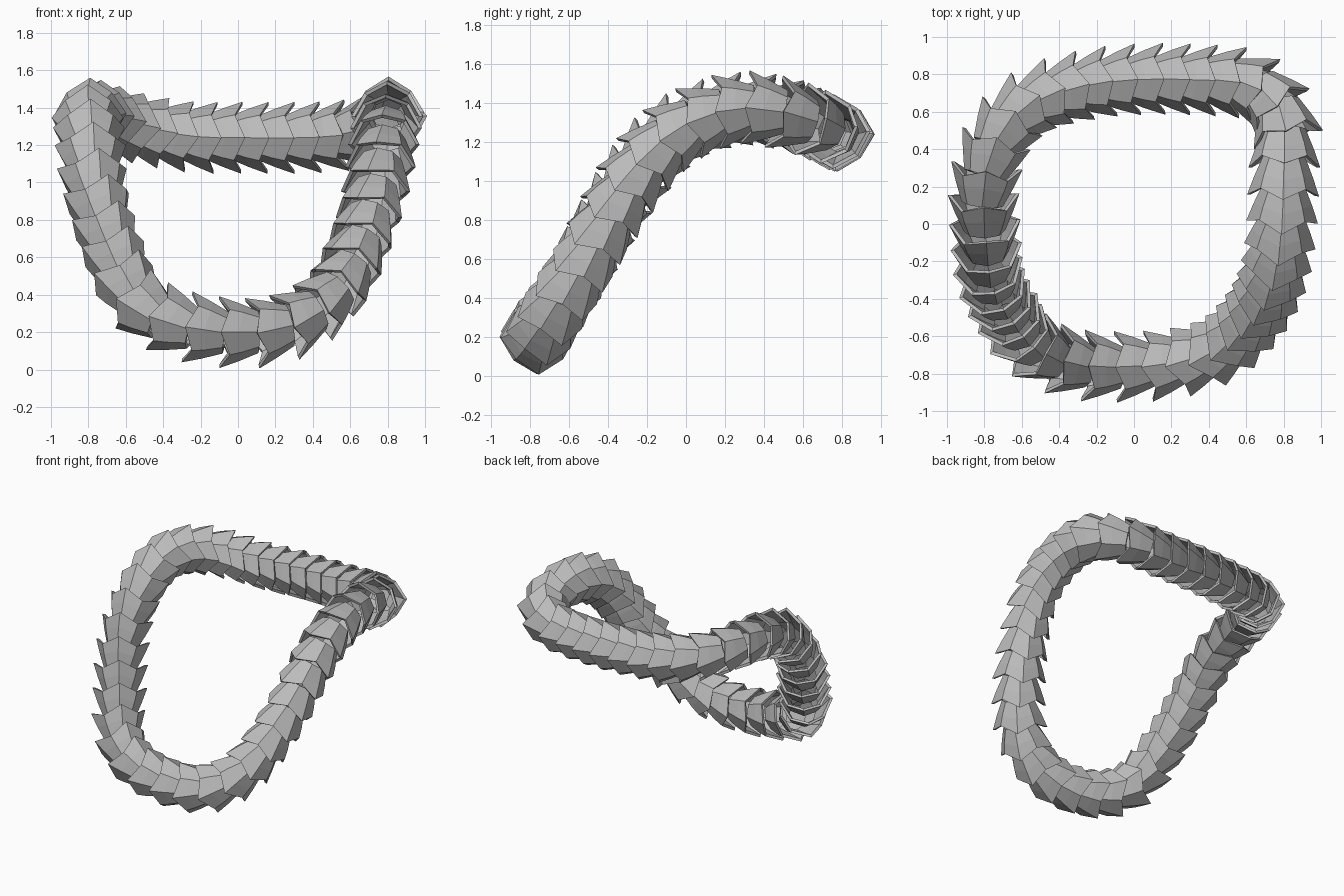
import bpy, bmesh, math
from mathutils import Vector, Matrix

cube = bpy.data.objects.get("Cube")
if cube:
    bpy.data.objects.remove(cube)

# One plain grey for the whole chain
grey = bpy.data.materials.new("plain_grey")
grey.use_nodes = True
colour = (0.5, 0.5, 0.5, 1)
grey.diffuse_color = colour
grey.node_tree.nodes["Principled BSDF"].inputs["Base Color"].default_value = colour

# Centre line of the closed loop, in the direction the cups open
PATH = [Vector(p) for p in (
    (0, -.76, .2), (-.3, -.75, .24), (-.53, -.66, .36), (-.66, -.5, .62),
    (-.76, -.31, .95), (-.79, -.09, 1.22), (-.8, .2, 1.35), (-.73, .45, 1.35),
    (-.57, .63, 1.3), (-.3, .73, 1.25), (0, .77, 1.24), (.35, .77, 1.24),
    (.62, .74, 1.26), (.79, .58, 1.32), (.8, .3, 1.37), (.79, 0, 1.28),
    (.76, -.22, 1.08), (.7, -.39, .82), (.6, -.54, .56), (.48, -.65, .38),
    (.27, -.73, .24))]
COUNT = 40
TEETH = 4


def smooth_loop(points, steps):
    """Closed Catmull-Rom curve through the points."""
    out, n = [], len(points)
    for i in range(n):
        a, b, c, d = (points[(i + k) % n] for k in (-1, 0, 1, 2))
        for j in range(steps):
            t = j / steps
            out.append(0.5 * (2 * b + (c - a) * t + (2 * a - 5 * b + 4 * c - d) * t ** 2
                              + (3 * b - a - 3 * c + d) * t ** 3))
    return out


def spaced(points, count):
    """Positions along the loop, a little closer together at the back."""
    n = len(points)
    dist = [0]
    for i, p in enumerate(points):
        step = (points[(i + 1) % n] - p).length
        dist.append(dist[-1] + step / (0.18 - 0.025 * p.y))
    out, k = [], 0
    for i in range(count):
        goal = dist[-1] * i / count
        while dist[k + 1] < goal:
            k += 1
        f = (goal - dist[k]) / (dist[k + 1] - dist[k])
        out.append(points[k].lerp(points[(k + 1) % n], f))
    return out


def cup_mesh():
    """Flared eight-sided cup with a zigzag rim and a thick wall."""
    bm = bmesh.new()
    wall = 0.02
    # radius and height at the teeth, then radius and height at the notches
    outer = [(.112, -.03, .112, -.03), (.157, .08, .15, .06), (.192, .18, .172, .13)]
    inner = [(a - wall, b, c - wall, d) for a, b, c, d in reversed(outer)]
    rings = []
    for tooth_r, tooth_z, notch_r, notch_z in outer + inner:
        ring = []
        for i in range(TEETH * 2):
            a = math.pi * i / TEETH
            r, z = (notch_r, notch_z) if i % 2 else (tooth_r, tooth_z)
            ring.append(bm.verts.new((r * math.cos(a), r * math.sin(a), z)))
        rings.append(ring)
    for low, high in zip(rings, rings[1:] + rings[:1]):
        for i in range(TEETH * 2):
            j = (i + 1) % (TEETH * 2)
            bm.faces.new((low[i], low[j], high[j], high[i]))
    bmesh.ops.recalc_face_normals(bm, faces=bm.faces)
    mesh = bpy.data.meshes.new("cup_segment")
    bm.to_mesh(mesh)
    bm.free()
    mesh.materials.append(grey)
    return mesh


# String the nested cups around the loop
cup = cup_mesh()
spots = spaced(smooth_loop(PATH, 24), COUNT)
for i, spot in enumerate(spots):
    ahead = (spots[(i + 1) % COUNT] - spots[i - 1]).normalized()
    outward = Vector((0, 0, 1)).cross(ahead).normalized()
    upward = ahead.cross(outward)
    turn = Matrix((outward, upward, ahead)).transposed().to_4x4()
    segment = bpy.data.objects.new(f"cup_segment_{i + 1:02d}", cup)
    segment.matrix_world = Matrix.Translation(spot - ahead * 0.08) @ turn
    bpy.context.collection.objects.link(segment)
